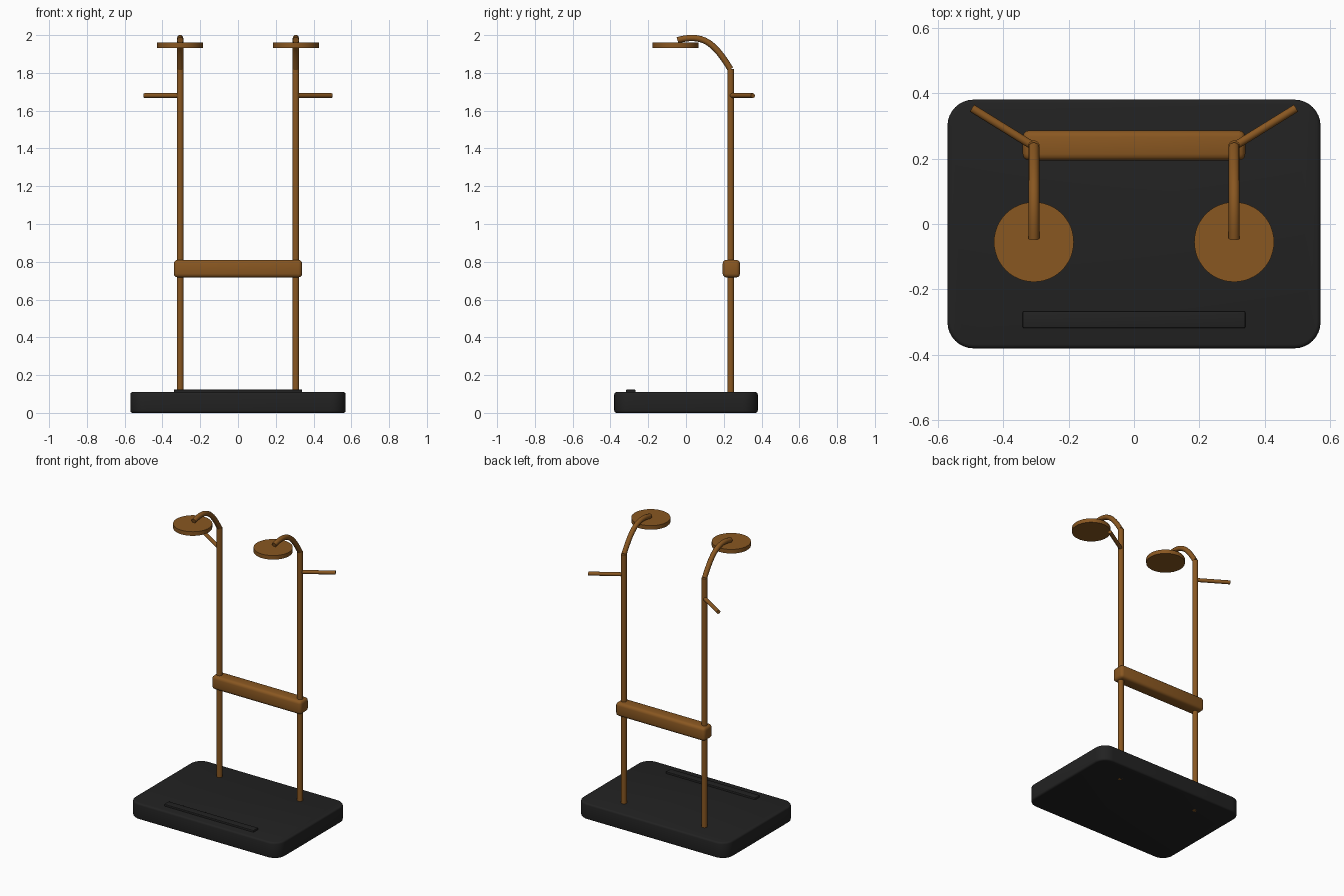
import bpy, bmesh, math
from mathutils import Vector

if "Cube" in bpy.data.objects:
    bpy.data.objects.remove(bpy.data.objects["Cube"])


def material(name, color):
    m = bpy.data.materials.new(name)
    m.use_nodes = True
    m.diffuse_color = color
    m.node_tree.nodes["Principled BSDF"].inputs["Base Color"].default_value = color
    return m


bronze = material("warm bronze", (0.25, 0.095, 0.015, 1))
black = material("matte black", (0.016, 0.016, 0.016, 1))


def finish(obj, name, mat):
    obj.name = name
    obj.data.materials.clear()
    obj.data.materials.append(mat)
    bpy.ops.object.select_all(action='DESELECT')
    obj.select_set(True)
    bpy.context.view_layer.objects.active = obj
    bpy.ops.object.shade_smooth_by_angle(angle=math.radians(35))
    return obj


def box(name, low, high, mat, bevel, corner=0):
    """Box between two corners; corner rounds the upright edges first."""
    low, high = Vector(low), Vector(high)
    bm = bmesh.new()
    bmesh.ops.create_cube(bm, size=1)
    for v in bm.verts:
        v.co = Vector(a * b for a, b in zip(v.co, high - low))
    if corner:
        upright = [e for e in bm.edges
                   if abs(e.verts[0].co.z - e.verts[1].co.z) > 0.01]
        bmesh.ops.bevel(bm, geom=upright, offset=corner, segments=8,
                        profile=0.5, affect='EDGES')
    sharp = [e for e in bm.edges if e.calc_face_angle(0) > 1]
    bmesh.ops.bevel(bm, geom=sharp, offset=bevel, segments=3,
                    profile=0.5, affect='EDGES')
    mesh = bpy.data.meshes.new(name)
    bm.to_mesh(mesh)
    bm.free()
    obj = bpy.data.objects.new(name, mesh)
    obj.location = (low + high) / 2
    bpy.context.collection.objects.link(obj)
    return finish(obj, name, mat)


def rod(name, start, end, radius, mat, sides=24):
    start, end = Vector(start), Vector(end)
    axis = end - start
    bpy.ops.mesh.primitive_cylinder_add(
        vertices=sides, radius=radius, depth=axis.length,
        location=(start + end) / 2,
        rotation=axis.to_track_quat('Z', 'Y').to_euler())
    return finish(bpy.context.object, name, mat)


def bent_tube(name, points, radius, mat):
    """Round tube along one cubic curve: start, two handles, end."""
    curve = bpy.data.curves.new(name, 'CURVE')
    curve.dimensions = '3D'
    curve.bevel_depth = radius
    curve.bevel_resolution = 4
    curve.use_fill_caps = True
    spline = curve.splines.new('BEZIER')
    spline.resolution_u = 16
    spline.bezier_points.add(1)
    a, b = spline.bezier_points
    for p in (a, b):
        p.handle_left_type = p.handle_right_type = 'FREE'
    a.co = a.handle_left = points[0]
    a.handle_right, b.handle_left = points[1], points[2]
    b.co = b.handle_right = points[3]
    obj = bpy.data.objects.new(name, curve)
    bpy.context.collection.objects.link(obj)
    bpy.ops.object.select_all(action='DESELECT')
    obj.select_set(True)
    bpy.context.view_layer.objects.active = obj
    bpy.ops.object.convert(target='MESH')
    return finish(bpy.context.object, name, mat)


# Base plate with the raised strip near its front edge
box("base", (-0.57, -0.38, 0), (0.57, 0.38, 0.11), black, 0.012, corner=0.08)
box("front_strip", (-0.34, -0.318, 0.1), (0.34, -0.267, 0.123), black, 0.004)

# Crossbar joining the two poles
box("crossbar", (-0.34, 0.194, 0.717), (0.34, 0.286, 0.81), bronze, 0.02)

# Pole, bent neck, disc head and peg on each side
POLE_X, POLE_Y = 0.306, 0.237
for side, s in (("left", 1), ("right", -1)):
    x = s * POLE_X
    rod(side + "_pole", (x, POLE_Y, 0), (x, POLE_Y, 1.82), 0.018, bronze)
    neck = [(0.235, 1.82), (0.15, 1.96), (0.09, 2.01), (-0.045, 1.973)]
    bent_tube(side + "_neck", [(x, y, z) for y, z in neck], 0.0165, bronze)
    rod(side + "_disc", (x, -0.055, 1.932), (x, -0.055, 1.96), 0.122, bronze, 48)
    rod(side + "_peg", (x, POLE_Y, 1.68), (s * 0.495, 0.354, 1.68), 0.0125, bronze)
